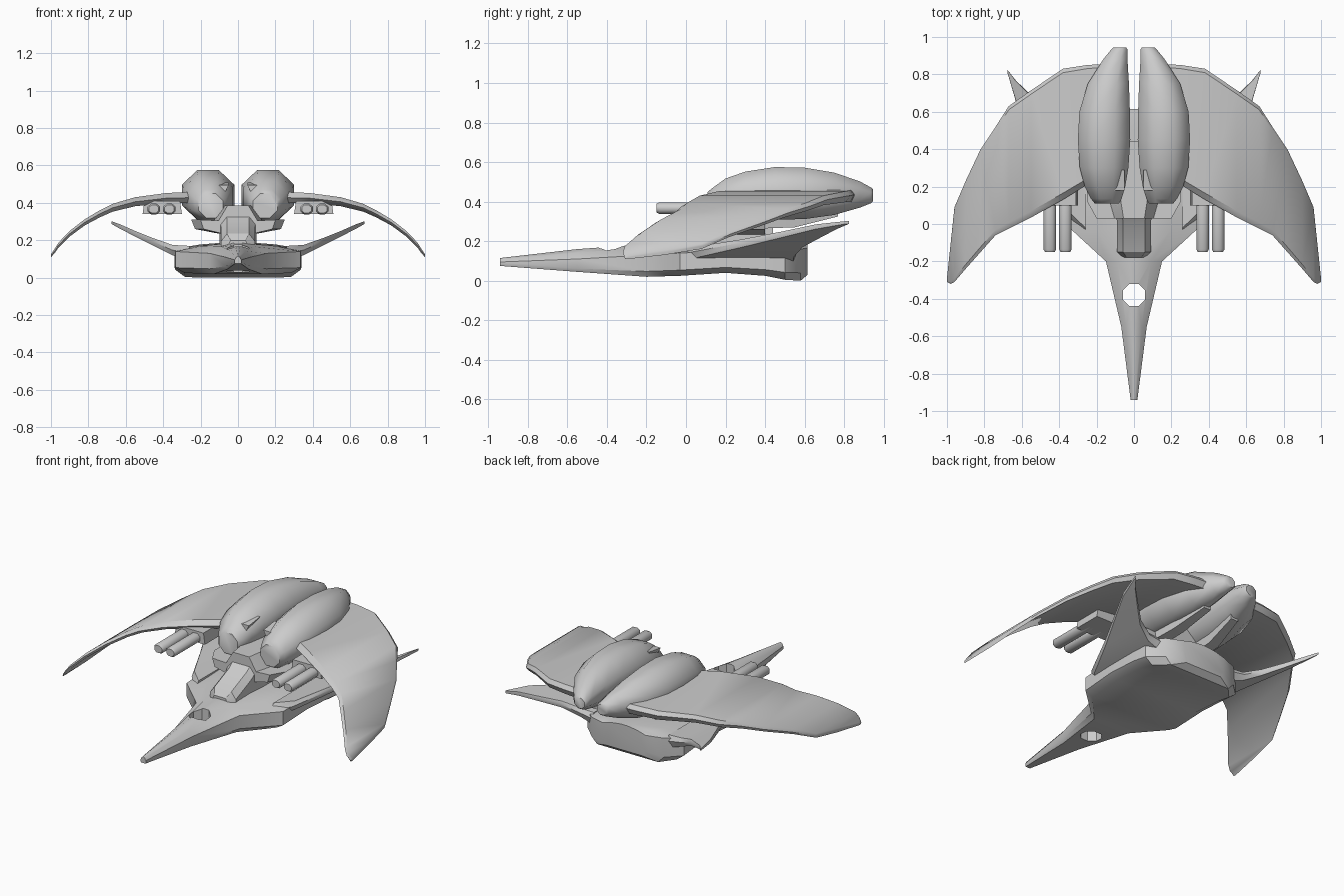
import bpy, bmesh, math

cube = bpy.data.objects.get("Cube")
if cube:
    bpy.data.objects.remove(cube, do_unlink=True)

GREY = (0.6, 0.6, 0.6, 1.0)
mat = bpy.data.materials.new("hull_grey")
mat.use_nodes = True
mat.diffuse_color = GREY
for node in mat.node_tree.nodes:
    if node.type == 'BSDF_PRINCIPLED':
        node.inputs["Base Color"].default_value = GREY
        node.inputs["Roughness"].default_value = 0.6


def loft(name, rings, mirror=False, angle=35):
    """Skin a list of equal-length point rings, cap both ends."""
    bm = bmesh.new()
    rows = [[bm.verts.new(p) for p in ring] for ring in rings]
    n = len(rows[0])
    for a, b in zip(rows, rows[1:]):
        for i in range(n):
            j = (i + 1) % n
            bm.faces.new((a[i], a[j], b[j], b[i]))
    bm.faces.new(rows[0])
    bm.faces.new(rows[-1])
    bmesh.ops.recalc_face_normals(bm, faces=bm.faces)
    mesh = bpy.data.meshes.new(name)
    bm.to_mesh(mesh)
    bm.free()
    mesh.materials.append(mat)
    obj = bpy.data.objects.new(name, mesh)
    bpy.context.collection.objects.link(obj)
    if mirror:
        obj.modifiers.new("Mirror", 'MIRROR').use_axis[0] = True
    bpy.ops.object.select_all(action='DESELECT')
    obj.select_set(True)
    bpy.context.view_layer.objects.active = obj
    bpy.ops.object.shade_smooth_by_angle(angle=math.radians(angle))
    return obj


def oval(y, cx, cz, ax, az, n=8):
    """Regular polygon ring facing y; ax and az reach the flat sides."""
    k = 1 / math.cos(math.pi / n)
    turns = [2 * math.pi * (i + 0.5) / n for i in range(n)]
    return [(cx + ax * k * math.cos(t), y, cz + az * k * math.sin(t)) for t in turns]


def both_sides(half, y):
    """Complete a right-hand outline of (x, z) points, top to bottom."""
    return [(x, y, z) for x, z in half] + [(-x, y, z) for x, z in reversed(half)]


def blade(x, lead, trail, z, t):
    """Aerofoil ring at one span station, z is the upper surface."""
    c = trail - lead
    a, b = lead + 0.05 * c, trail - 0.03 * c
    return [(x, lead, z - t * 0.5), (x, a, z), (x, b, z),
            (x, trail, z - t * 0.4), (x, b, z - t), (x, a, z - t)]


# Lower hull with needle nose: y, half width, bottom, shoulder, top
hull_stations = [
    (-0.94, 0.018, 0.075, 0.095, 0.115), (-0.55, 0.068, 0.045, 0.11, 0.16),
    (-0.2, 0.15, 0.02, 0.13, 0.185), (-0.03, 0.335, 0.025, 0.14, 0.185),
    (0.2, 0.34, 0.04, 0.15, 0.185), (0.4, 0.34, 0.025, 0.15, 0.185),
    (0.5, 0.335, 0.005, 0.155, 0.19), (0.58, 0.25, 0.0, 0.16, 0.19),
    (0.615, 0.15, 0.03, 0.165, 0.19)]
hull = loft("hull", [both_sides(
    [(0.15 * w, zt), (0.6 * w, zt - 0.35 * (zt - zs)), (w, zs),
     (w, zb + 0.25 * (zs - zb)), (0.85 * w, zb)], y)
    for y, w, zb, zs, zt in hull_stations])

# Octagonal hole through the nose
bpy.ops.mesh.primitive_cylinder_add(vertices=8, radius=0.064, depth=1,
                                    location=(0, -0.38, 0.1),
                                    rotation=(0, 0, math.pi / 8))
cutter = bpy.context.object
cutter.name = "nose_hole_cutter"
cutter.hide_render = True
cutter.data.materials.append(mat)
cut = hull.modifiers.new("Nose hole", 'BOOLEAN')
cut.operation = 'DIFFERENCE'
cut.solver = 'EXACT'
cut.object = cutter
bpy.context.view_layer.objects.active = hull
bpy.ops.object.modifier_move_to_index(modifier=cut.name, index=0)
bpy.ops.object.modifier_apply(modifier=cut.name)
bpy.data.objects.remove(cutter, do_unlink=True)

# Neck rising from the hull: y, half width, top
neck_stations = [(-0.18, 0.06, 0.2), (-0.15, 0.09, 0.235), (0.0, 0.09, 0.3),
                 (0.1, 0.1, 0.38), (0.44, 0.1, 0.38)]
loft("neck", [both_sides([(0.65 * w, z), (w, z - 0.04), (w, 0.15)], y)
              for y, w, z in neck_stations], angle=25)

# Yoke carrying the two pods
yoke = [(0.07, 0.385), (0.13, 0.305), (0.25, 0.31), (0.23, 0.26), (0.1, 0.235)]
loft("pod_yoke", [both_sides([(x * s, z) for x, z in yoke], y)
                  for y, s in ((0.03, 0.8), (0.12, 1), (0.4, 1))], angle=25)

# Engine pods: y, centre x, centre z, half width, half height
pod_stations = [
    (0.11, 0.145, 0.385, 0.065, 0.065), (0.135, 0.148, 0.39, 0.082, 0.08),
    (0.2, 0.155, 0.412, 0.108, 0.105), (0.3, 0.16, 0.43, 0.13, 0.122),
    (0.45, 0.16, 0.442, 0.14, 0.133), (0.6, 0.157, 0.442, 0.135, 0.13),
    (0.75, 0.137, 0.44, 0.11, 0.107), (0.88, 0.1, 0.436, 0.065, 0.066),
    (0.935, 0.078, 0.432, 0.042, 0.04), (0.945, 0.077, 0.432, 0.034, 0.032)]
loft("engine_pods", [oval(*s) for s in pod_stations], mirror=True, angle=50)

# Small wedge intakes on the pod fronts
loft("pod_intakes", [[(0.05, y, z), (0.13, y, z), (0.085, y, z - 0.07)]
                     for y, z in ((0.18, 0.495), (0.29, 0.51))], mirror=True)

# Keels under the pods
loft("pod_keels", [[(x - w, y, 0.42), (x + w, y, 0.42),
                    (x + w * 0.7, y, z), (x - w * 0.7, y, z)]
                   for y, x, w, z in ((0.25, 0.14, 0.06, 0.26),
                                      (0.55, 0.13, 0.05, 0.27),
                                      (0.77, 0.1, 0.035, 0.325))], mirror=True)

# Drooping main wings: x, leading y, trailing y, upper z, thickness
wing_stations = [
    (0.16, 0.27, 0.855, 0.458, 0.06), (0.25, 0.21, 0.85, 0.458, 0.06),
    (0.38, 0.13, 0.83, 0.453, 0.055), (0.55, 0.035, 0.715, 0.43, 0.048),
    (0.67, -0.025, 0.63, 0.395, 0.042), (0.74, -0.06, 0.52, 0.36, 0.038),
    (0.82, -0.15, 0.4, 0.312, 0.033), (0.9, -0.24, 0.23, 0.25, 0.03),
    (0.96, -0.31, 0.09, 0.187, 0.026), (0.98, -0.32, -0.1, 0.155, 0.024),
    (1.0, -0.31, -0.29, 0.125, 0.015)]
loft("main_wings", [blade(*s) for s in wing_stations], mirror=True, angle=40)

# Swept lower fins
fin_stations = [
    (0.26, -0.05, 0.56, 0.17, 0.08), (0.35, 0.04, 0.56, 0.175, 0.055),
    (0.45, 0.27, 0.6, 0.21, 0.04), (0.55, 0.48, 0.69, 0.25, 0.03),
    (0.63, 0.65, 0.765, 0.285, 0.024), (0.677, 0.81, 0.825, 0.302, 0.014)]
loft("lower_fins", [blade(*s) for s in fin_stations], mirror=True, angle=40)

# Paired guns and their mounts under the wings
for label, x in (("inner", 0.367), ("outer", 0.45)):
    loft(label + "_guns", [oval(y, x, 0.367, r, r * 0.85) for y, r in
                           ((-0.15, 0.026), (-0.135, 0.034), (0.1, 0.034), (0.2, 0.03))],
         mirror=True, angle=50)
loft("gun_mounts", [[(0.3, y, 0.34), (0.51, y, 0.34), (0.5, y, 0.41), (0.31, y, 0.41)]
                    for y in (0.1, 0.28)], mirror=True)
